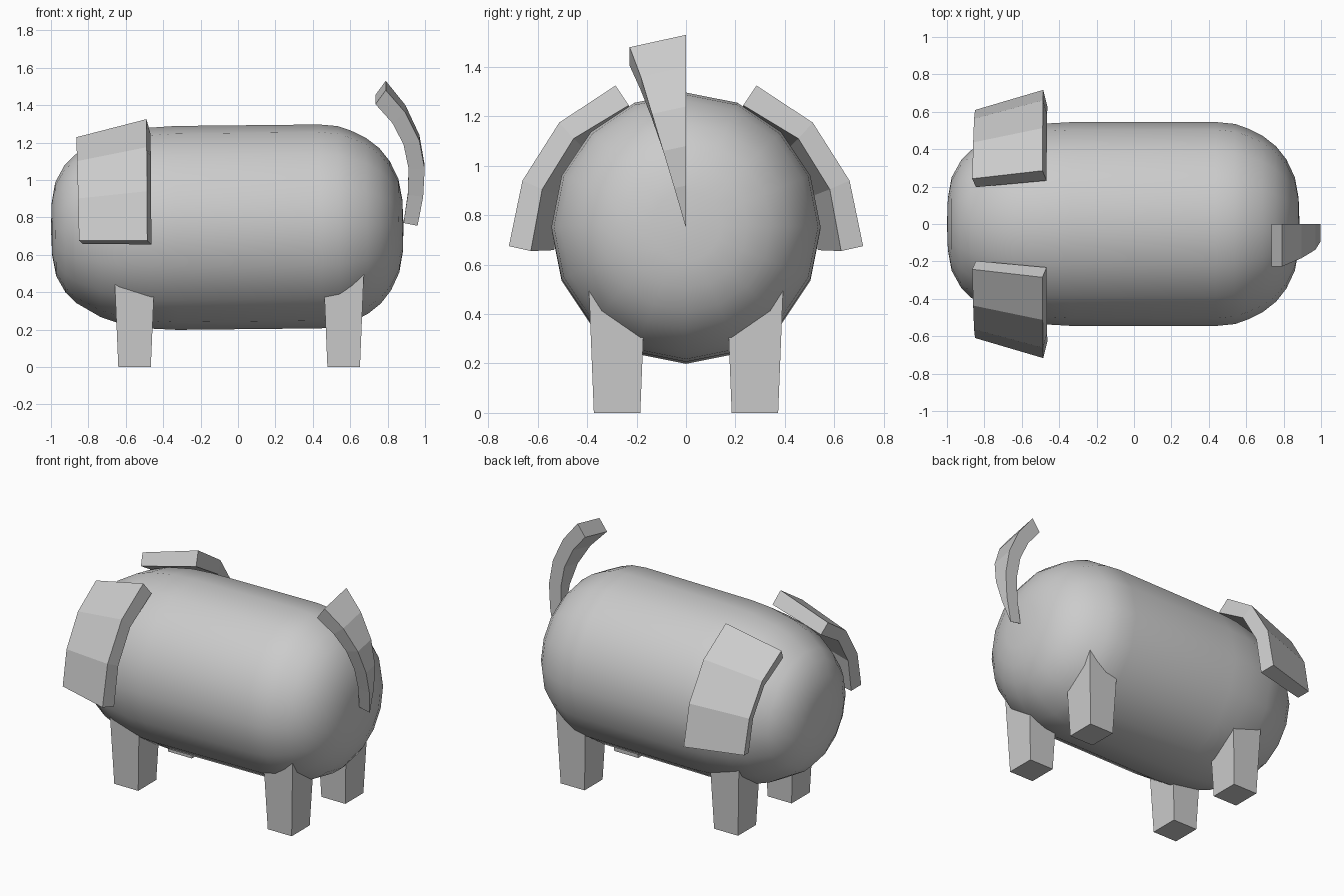
import bpy, math
from mathutils import Matrix, Vector

if "Cube" in bpy.data.objects:
    bpy.data.objects.remove(bpy.data.objects["Cube"])

grey = bpy.data.materials.new("light_grey")
grey.diffuse_color = (0.6, 0.6, 0.6, 1)
grey.use_nodes = True
grey.node_tree.nodes["Principled BSDF"].inputs["Base Color"].default_value = grey.diffuse_color


def make(name, verts, faces, smooth=False):
    me = bpy.data.meshes.new(name)
    me.from_pydata(verts, [], faces)
    me.materials.append(grey)
    ob = bpy.data.objects.new(name, me)
    bpy.context.collection.objects.link(ob)
    # consistent outward normals
    import bmesh
    bm = bmesh.new()
    bm.from_mesh(me)
    bmesh.ops.recalc_face_normals(bm, faces=bm.faces)
    bm.to_mesh(me)
    bm.free()
    for p in me.polygons:
        p.use_smooth = smooth
    return ob


def strip(name, sections):
    """Closed solid through a list of four-cornered sections."""
    verts = [v for s in sections for v in s]
    n = len(sections)
    faces = [(0, 1, 2, 3), tuple(4 * (n - 1) + k for k in range(4))]
    for i in range(n - 1):
        for k in range(4):
            a, b = 4 * i + k, 4 * i + (k + 1) % 4
            faces.append((a, b, b + 4, a + 4))
    return make(name, verts, faces)


# Body: sixteen-sided barrel with rounded ends, tilted very slightly
profile = [(-.995, .14), (-.975, .25), (-.925, .34), (-.87, .395), (-.74, .472),
           (-.64, .507), (-.47, .537), (-.33, .545), (.44, .545), (.54, .535),
           (.61, .51), (.69, .47), (.76, .415), (.815, .345), (.86, .25), (.88, .14)]
N = 16
tilt = Matrix.Rotation(-math.radians(0.6), 3, 'Y')
verts, faces = [], []
for x, r in profile:
    for k in range(N):
        a = 2 * math.pi * k / N
        verts.append(tilt @ Vector((x, r * math.cos(a), r * math.sin(a))) + Vector((0, 0, .747)))
for i in range(len(profile) - 1):
    for k in range(N):
        a, b = i * N + k, i * N + (k + 1) % N
        faces.append((a, b, b + N, a + N))
for x, start in ((-1.0, 0), (.885, (len(profile) - 1) * N)):
    tip = len(verts)
    verts.append(tilt @ Vector((x, 0, 0)) + Vector((0, 0, .747)))
    faces += [(tip, start + k, start + (k + 1) % N) for k in range(N)]
make("body", verts, faces, smooth=True)

# Legs: square posts that widen upwards into the body
for xname, x in (("front", -.553), ("rear", .565)):
    for yname, s in (("right", -1), ("left", 1)):
        sections = []
        for z, hx, hy in ((0, .087, .094), (.5, .108, .114)):
            sections.append([(x + i * hx, s * .279 + j * hy, z)
                             for i, j in ((-1, -1), (1, -1), (1, 1), (-1, 1))])
        strip(f"{xname}_leg_{yname}", sections)

# Ears: curved plates that narrow towards the snout
outer = [(.717, .675), (.662, .94), (.513, 1.175), (.285, 1.325)]
inner = [(.628, .655), (.582, .905), (.455, 1.11), (.232, 1.245)]
for name, s in (("right_ear", -1), ("left_ear", 1)):
    sections = []
    for i, ((yo, zo), (yi, zi)) in enumerate(zip(outer, inner)):
        d = -.005 * i
        f = .85

        def near(z):
            return .68 + (z - .68) * f
        sections.append([(-.485 + d * .3, s * yo, zo), (-.463 + d * .3, s * yi, zi),
                         (-.83 + d, s * yi * f, near(zi)),
                         (-.85 + d, s * yo * f, near(zo))])
    strip(name, sections)

# Tail: curved wedge, thin at the root and wide at the tip
back = [(.96, .755), (.99, .92), (.998, 1.08), (.97, 1.24), (.895, 1.4), (.79, 1.53)]
front = [(.885, .77), (.908, .93), (.912, 1.08), (.885, 1.22), (.825, 1.345), (.735, 1.455)]
sections = []
for i, ((xo, zo), (xi, zi)) in enumerate(zip(back, front)):
    t = i / 5
    w, drop = -.002 - .226 * t, .05 * t
    sections.append([(xo, 0, zo), (xi, 0, zi), (xi, w, zi - drop), (xo, w, zo - drop)])
strip("tail", sections)
